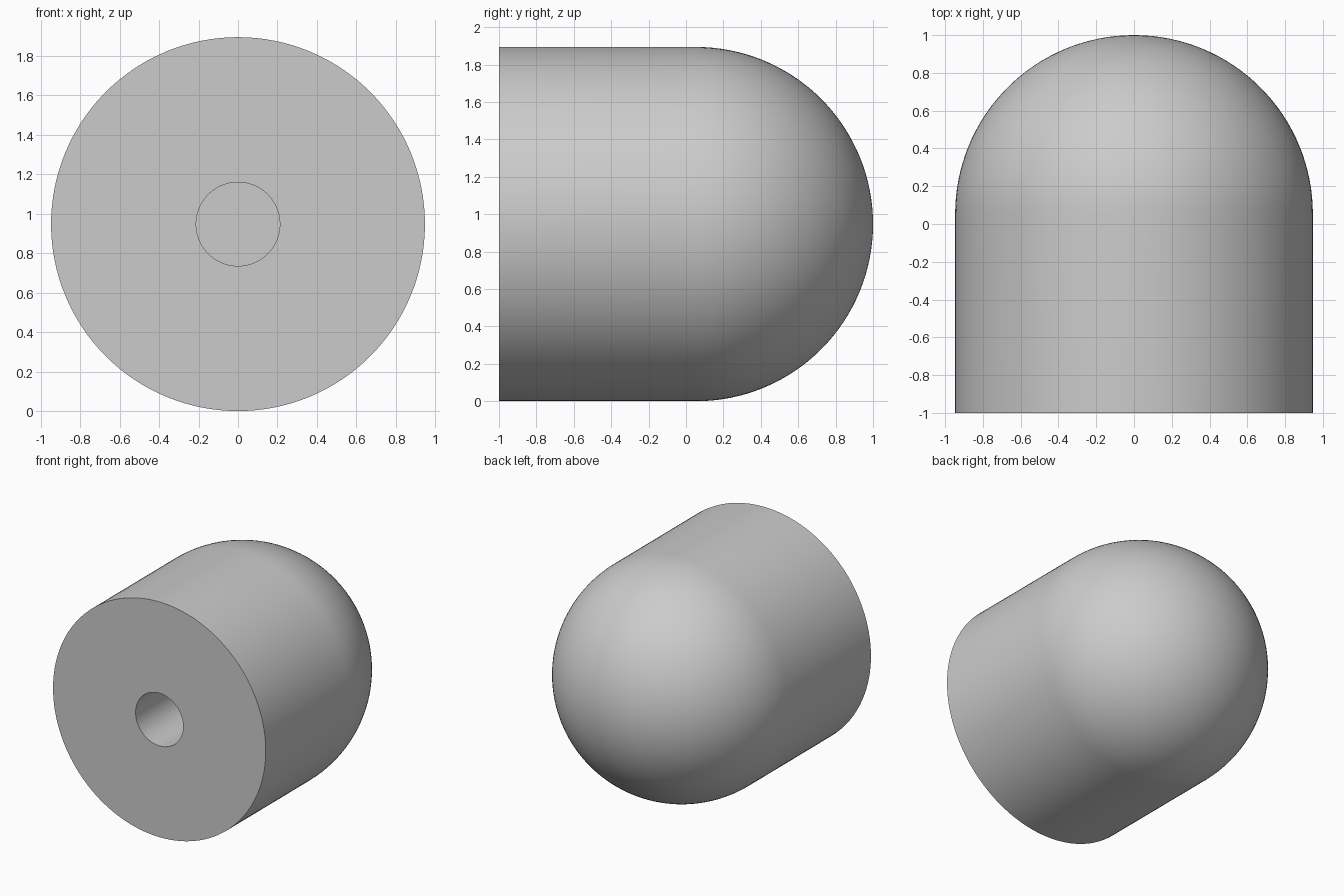
import bpy
import bmesh
from math import sin, cos, pi, radians
from mathutils import Vector

cube = bpy.data.objects.get("Cube")
if cube:
    bpy.data.objects.remove(cube, do_unlink=True)

RADIUS = 0.947        # outer radius of the body
BORE = 0.212          # radius of the blind hole
FRONT = -1.0          # flat front face
DOME = 1.0 - RADIUS   # where the dome begins
BORE_END = 0.0        # floor of the hole
SEGMENTS = 128
ARC_STEPS = 32

# Plain grey material
grey = bpy.data.materials.new("light_grey")
grey.use_nodes = True
colour = (0.6, 0.6, 0.6, 1)
grey.diffuse_color = colour
grey.node_tree.nodes["Principled BSDF"].inputs["Base Color"].default_value = colour

# Half profile (radius, y): hole floor, hole wall, front face, side, dome
profile = [(0, BORE_END), (BORE, BORE_END), (BORE, FRONT), (RADIUS, FRONT)]
for i in range(ARC_STEPS + 1):
    a = i / ARC_STEPS * pi / 2
    profile.append((RADIUS * cos(a), DOME + RADIUS * sin(a)))

# Revolve the profile around the long axis
bm = bmesh.new()
verts = [bm.verts.new((r, y, RADIUS)) for r, y in profile]
edges = [bm.edges.new(pair) for pair in zip(verts, verts[1:])]
bmesh.ops.spin(bm, geom=verts + edges, cent=Vector((0, 0, RADIUS)),
               axis=Vector((0, 1, 0)), angle=2 * pi, steps=SEGMENTS)
bmesh.ops.remove_doubles(bm, verts=bm.verts[:], dist=0.0001)
bmesh.ops.recalc_face_normals(bm, faces=bm.faces[:])

mesh = bpy.data.meshes.new("domed_body")
bm.to_mesh(mesh)
bm.free()
mesh.materials.append(grey)
body = bpy.data.objects.new("domed_body", mesh)
bpy.context.collection.objects.link(body)

# Smooth curved walls, crisp rims
bpy.ops.object.select_all(action="DESELECT")
body.select_set(True)
bpy.context.view_layer.objects.active = body
bpy.ops.object.shade_smooth_by_angle(angle=radians(30))
